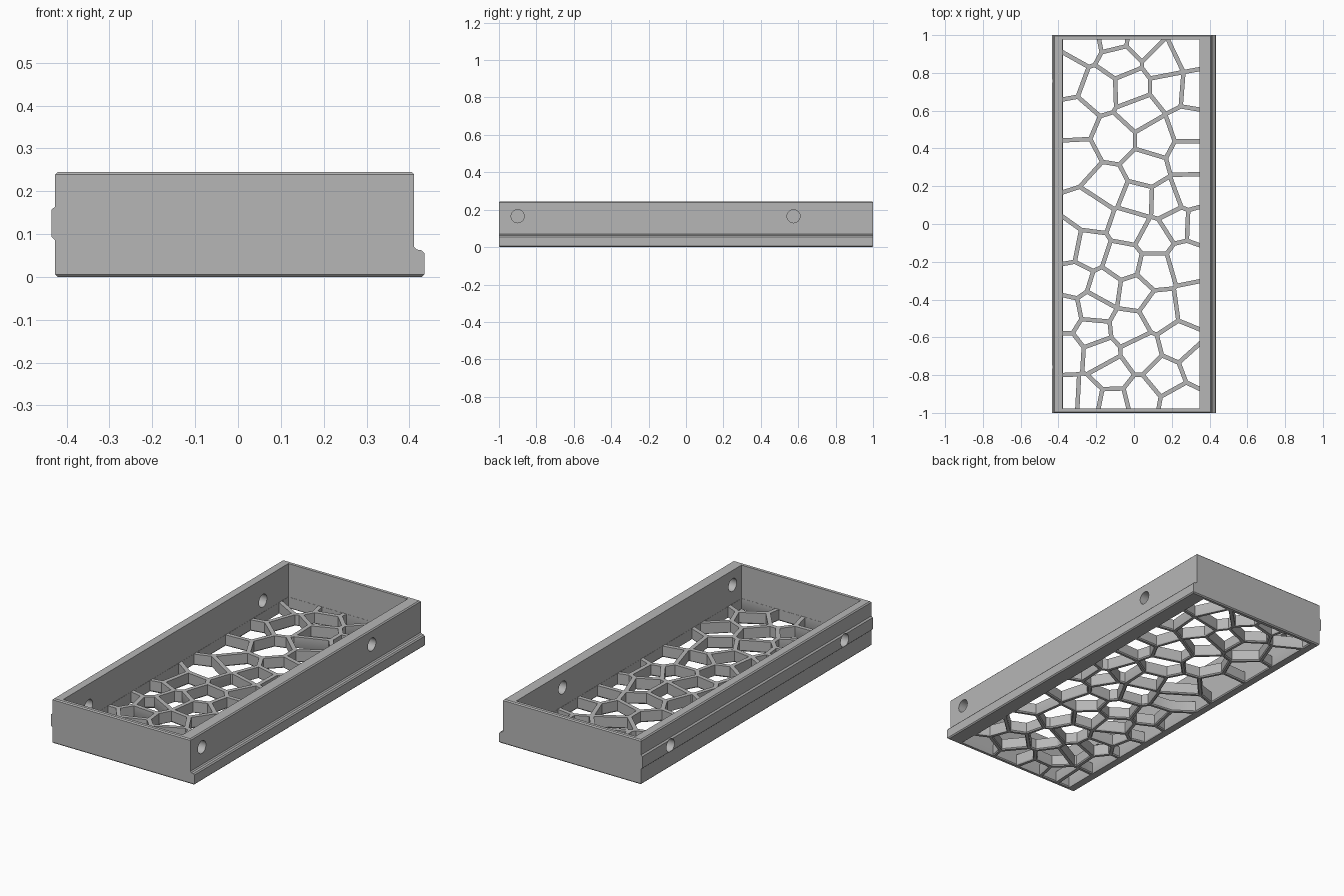
import bpy
import bmesh
from mathutils import Vector, Matrix

cube = bpy.data.objects.get("Cube")
if cube:
    bpy.data.objects.remove(cube, do_unlink=True)

HEIGHT = 0.245
FLOOR = 0.062
CHAMFER = 0.006
HALF_STRUT = 0.0115
LEFT, RIGHT, END = -0.378, 0.347, 0.977   # inner opening
GRID = 188.5                              # lattice seed units per unit length

grey = bpy.data.materials.new("plain grey")
grey.use_nodes = True
grey.diffuse_color = (0.47, 0.47, 0.47, 1)
grey.node_tree.nodes["Principled BSDF"].inputs["Base Color"].default_value = grey.diffuse_color


def make_object(name, bm):
    bmesh.ops.recalc_face_normals(bm, faces=bm.faces)
    mesh = bpy.data.meshes.new(name)
    bm.to_mesh(mesh)
    bm.free()
    mesh.materials.append(grey)
    obj = bpy.data.objects.new(name, mesh)
    bpy.context.collection.objects.link(obj)
    return obj


def loft(bm, rings):
    """Closed solid through rings that have equal point counts."""
    rows = [[bm.verts.new(p) for p in ring] for ring in rings]
    bm.faces.new(rows[0][::-1])
    bm.faces.new(rows[-1])
    count = len(rows[0])
    for low, high in zip(rows, rows[1:]):
        for i in range(count):
            j = (i + 1) % count
            bm.faces.new((low[i], low[j], high[j], high[i]))


def cut(target, cutter):
    """Subtract the cutter from the target, then drop the cutter."""
    cutter.hide_render = True
    mod = target.modifiers.new("cut", 'BOOLEAN')
    mod.operation = 'DIFFERENCE'
    mod.solver = 'EXACT'
    mod.object = cutter
    bpy.context.view_layer.objects.active = target
    bpy.ops.object.modifier_apply(modifier=mod.name)
    bpy.data.objects.remove(cutter, do_unlink=True)


def clip(poly, point, normal):
    """Keep the part of a convex polygon behind a line."""
    kept = []
    for a, b in zip(poly, poly[1:] + poly[:1]):
        da, db = (a - point).dot(normal), (b - point).dot(normal)
        if da <= 0:
            kept.append(a)
        if (da < 0 < db) or (db < 0 < da):
            kept.append(a.lerp(b, da / (da - db)))
    return [p for i, p in enumerate(kept) if (p - kept[i - 1]).length > 0.0005]


# Outer body: end profile with side rail and foot ledge, pulled along y
profile = [(-0.427, 0), (0.435, 0), (0.435, 0.055), (0.429, 0.062),
           (0.417, 0.064), (0.411, 0.07), (0.411, HEIGHT), (-0.427, HEIGHT),
           (-0.427, 0.164), (-0.435, 0.157), (-0.435, 0.093), (-0.427, 0.086)]
bm = bmesh.new()
loft(bm, [[(x, y, z) for x, z in profile] for y in (-1, 1)])
rims = [e for e in bm.edges
        if all(v.co.z < 0.001 for v in e.verts)
        or all(v.co.z > HEIGHT - 0.001 for v in e.verts)]
bmesh.ops.bevel(bm, geom=rims, offset=CHAMFER, segments=1, affect='EDGES')
tray = make_object("lattice_tray", bm)

# Cavity above the floor
bm = bmesh.new()
corners = [(LEFT, -END), (RIGHT, -END), (RIGHT, END), (LEFT, END)]
loft(bm, [[(x, y, z) for x, y in corners] for z in (FLOOR, HEIGHT + 0.1)])
cut(tray, make_object("cavity_cutter", bm))

# Seeds of the irregular floor cells, from back to front
seeds = [
    (-49, 182), (-20, 188), (8, 185), (31, 162), (54, 173), (-14, 163),
    (-68, 148), (-33, 135), (-3, 136), (36, 136), (61, 134), (6, 112),
    (-60, 104), (-18, 86), (21, 86), (55, 98), (-58, 65), (55, 68),
    (12, 56), (-26, 36), (4, 24), (32, 23), (56, 32), (-41, 13),
    (-3, 0), (-10, -38), (21, -13), (43, 1), (65, 0), (52, -36),
    (-66, -22), (-46, -26), (-60, -54), (-28, -64), (0, -68), (21, -45),
    (-68, -90), (-39, -84), (-67, -127), (-41, -107), (-5, -103), (25, -86),
    (61, -81), (46, -118), (-33, -129), (7, -128), (-22, -149), (-65, -173),
    (-46, -174), (-21, -179), (7, -172), (31, -152), (46, -179), (65, -139)]
sites = [Vector((u - 0.5, v - 0.5)) / GRID for u, v in seeds]

# Floor openings: each cell is shrunk by half a strut and flares at the underside
bm = bmesh.new()
inset = 0.001
for site in sites:
    cell = [Vector((x, y)) for x, y in (
        (LEFT + inset, -END + inset), (RIGHT - inset, -END + inset),
        (RIGHT - inset, END - inset), (LEFT + inset, END - inset))]
    for other in sites:
        if other is not site and cell:
            normal = (other - site).normalized()
            cell = clip(cell, (site + other) / 2 - normal * HALF_STRUT, normal)
    if len(cell) < 3:
        continue
    centre = sum(cell, Vector((0, 0))) / len(cell)
    rings = []
    for z, scale in ((-0.01, 1.055), (0, 1.055), (CHAMFER, 1), (FLOOR + 0.02, 1)):
        ring = [centre + (p - centre) * scale for p in cell]
        rings.append([(p.x, p.y, z) for p in ring])
    loft(bm, rings)
cut(tray, make_object("cell_cutter", bm))

# Round holes through the long walls
bm = bmesh.new()
for x, y, z in ((-0.4, -0.756, 0.125), (-0.4, 0.756, 0.125),
                (0.38, -0.9, 0.165), (0.38, 0.575, 0.165)):
    place = Matrix.Translation((x, y, z)) @ Matrix.Rotation(1.5707963, 4, 'Y')
    bmesh.ops.create_cone(bm, cap_ends=True, segments=32, radius1=0.035,
                          radius2=0.035, depth=0.2, matrix=place)
cut(tray, make_object("hole_cutter", bm))

# Smooth the hole walls and keep every edge crisp
bpy.ops.object.select_all(action='DESELECT')
tray.select_set(True)
bpy.context.view_layer.objects.active = tray
bpy.ops.object.shade_smooth_by_angle(angle=0.5)
